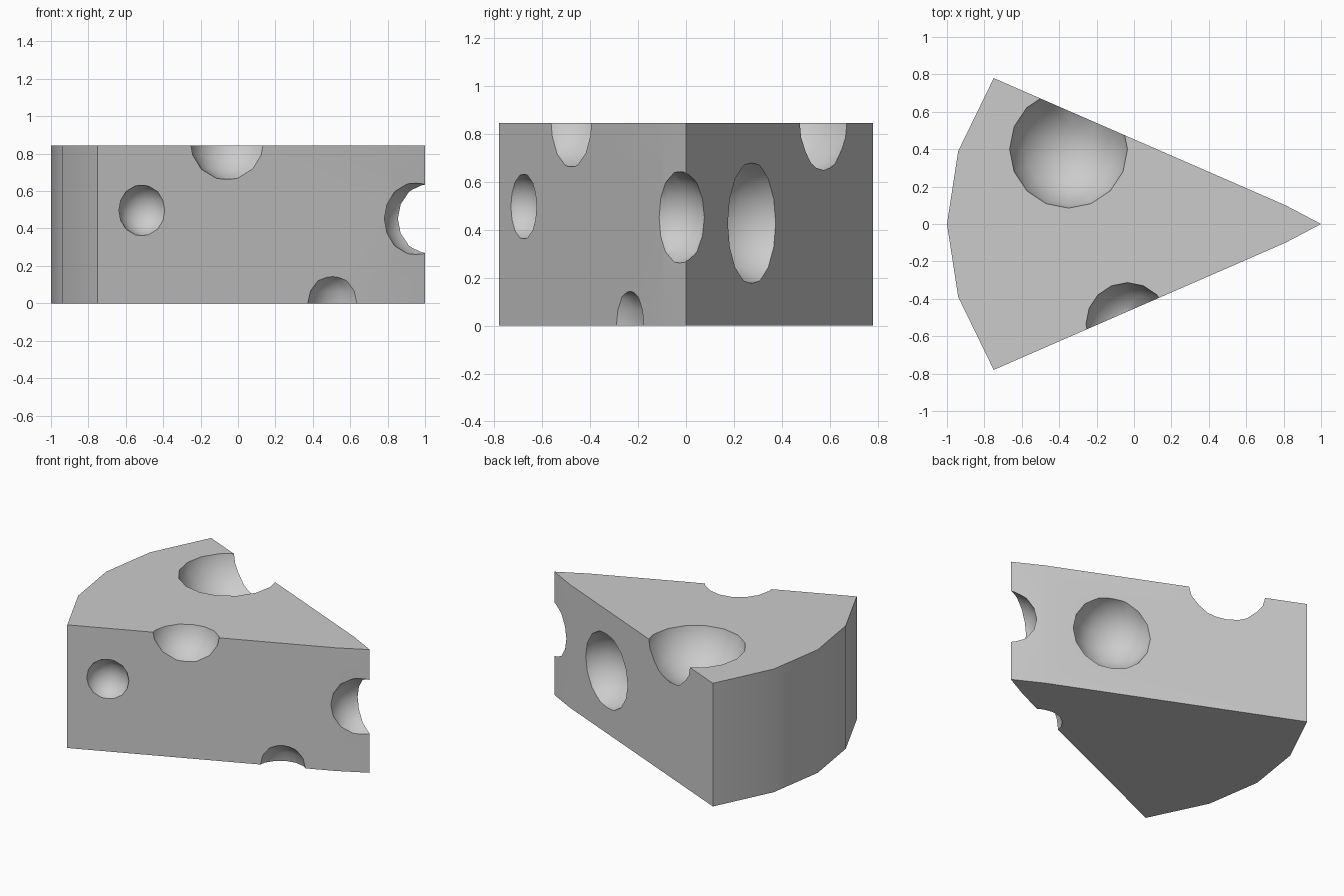
import bpy, bmesh, math

if "Cube" in bpy.data.objects:
    bpy.data.objects.remove(bpy.data.objects["Cube"])

HEIGHT = 0.845

# Wedge: pie-slice outline extruded upward
half = [(0.81, 0.10), (-0.75, 0.78), (-0.94, 0.39)]
outline = [(1, 0)] + half + [(-1, 0)] + [(x, -y) for x, y in reversed(half)]
bm = bmesh.new()
face = bm.faces.new([bm.verts.new((x, y, 0)) for x, y in outline])
ext = bmesh.ops.extrude_face_region(bm, geom=[face])
top = [g for g in ext["geom"] if isinstance(g, bmesh.types.BMVert)]
bmesh.ops.translate(bm, verts=top, vec=(0, 0, HEIGHT))
bmesh.ops.recalc_face_normals(bm, faces=bm.faces)
mesh = bpy.data.meshes.new("cheese_wedge")
bm.to_mesh(mesh)
bm.free()
wedge = bpy.data.objects.new("cheese_wedge", mesh)
bpy.context.collection.objects.link(wedge)


def carve_hole(name, centre, radius):
    """Subtract a low-poly ball from the wedge."""
    bpy.ops.mesh.primitive_uv_sphere_add(segments=16, ring_count=8,
                                         radius=radius, location=centre)
    ball = bpy.context.object
    ball.name = name
    ball.hide_render = True
    bpy.context.view_layer.objects.active = wedge
    mod = wedge.modifiers.new(name, "BOOLEAN")
    mod.operation = "DIFFERENCE"
    mod.solver = "EXACT"
    mod.object = ball
    bpy.ops.object.modifier_apply(modifier=mod.name)
    bpy.data.objects.remove(ball)


# Holes: top, front edge, front face, bottom edge, tip, back face
carve_hole("top_hole", (-0.35, 0.40, 0.91), 0.328)
carve_hole("front_top_hole", (-0.035, -0.535, 0.88), 0.229)
carve_hole("front_hole", (-0.50, -0.71, 0.497), 0.141)
carve_hole("bottom_hole", (0.54, -0.315, 0.0), 0.172)
carve_hole("tip_hole", (0.978, -0.079, 0.452), 0.202)
carve_hole("back_hole", (0.43, 0.32, 0.428), 0.26)

# Smooth hollows and rind, crisp rims
bpy.ops.object.select_all(action="DESELECT")
wedge.select_set(True)
bpy.context.view_layer.objects.active = wedge
bpy.ops.object.shade_smooth_by_angle(angle=math.radians(30))
